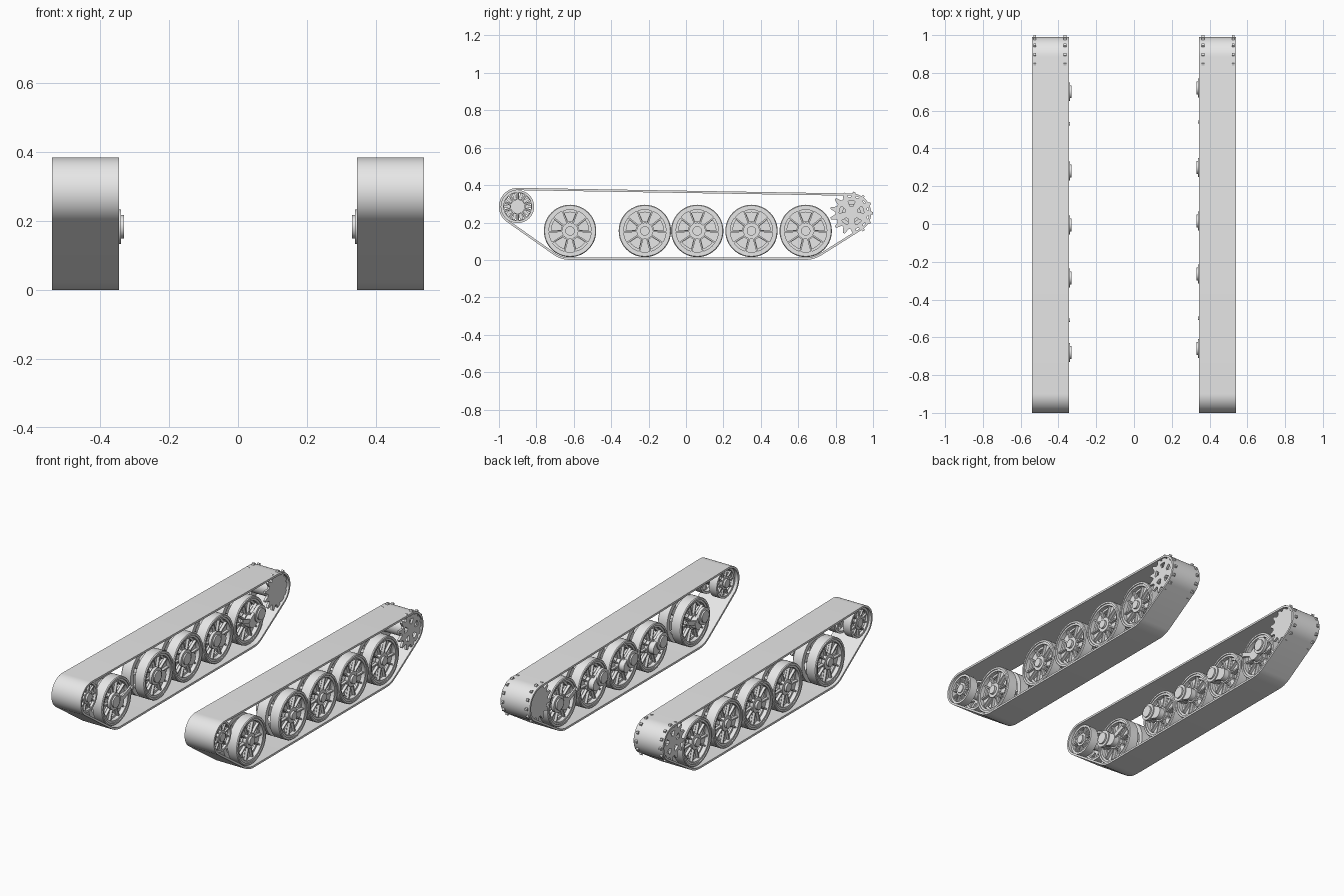
import bpy, bmesh
from math import cos, sin, pi, radians
from mathutils.geometry import convex_hull_2d

cube = bpy.data.objects.get("Cube")
if cube:
    bpy.data.objects.remove(cube)

GREY = (0.8, 0.8, 0.8, 1)
mat = bpy.data.materials.new("plain grey")
mat.use_nodes = True
mat.diffuse_color = GREY
mat.node_tree.nodes["Principled BSDF"].inputs["Base Color"].default_value = GREY
parts = []


def circle(r, y=0, z=0, n=48):
    return [(y + r * cos(2 * pi * i / n), z + r * sin(2 * pi * i / n)) for i in range(n)]


def hull(*circles):
    """Belt-like outline around (r, y, z) circles."""
    pts = [p for c in circles for p in circle(*c)]
    return [pts[i] for i in convex_hull_2d(pts)]


def slots(count, r0, r1, half, turn, y, z):
    """Ring of wedge-shaped openings."""
    result = []
    steps = [-1, -0.5, 0, 0.5, 1]
    for k in range(count):
        mid = 2 * pi * k / count + turn
        loop = [(r1, mid + half * s) for s in steps]
        loop += [(r0, mid - half * s * 0.7) for s in steps]
        result.append([(y + r * cos(a), z + r * sin(a)) for r, a in loop])
    return result


def finish(bm, name):
    bmesh.ops.recalc_face_normals(bm, faces=bm.faces)
    mesh = bpy.data.meshes.new(name)
    bm.to_mesh(mesh)
    bm.free()
    mesh.materials.append(mat)
    obj = bpy.data.objects.new(name, mesh)
    bpy.context.collection.objects.link(obj)
    parts.append(obj)


def plate(name, loops, x0, x1):
    """Outline with holes, standing across the x axis from x0 to x1."""
    bm = bmesh.new()
    sides = [[[bm.verts.new((x, y, z)) for y, z in loop] for loop in loops] for x in (x0, x1)]
    for side in sides:
        edges = [bm.edges.new((v, lp[i - 1])) for lp in side for i, v in enumerate(lp)]
        bmesh.ops.triangle_fill(bm, use_beauty=True, edges=edges, normal=(1, 0, 0))
    for low, high in zip(*sides):
        for i in range(len(low)):
            bm.faces.new((low[i - 1], low[i], high[i], high[i - 1]))
    finish(bm, name)


def lathe(name, profile, y, z, n=48):
    """Closed (radius, x) section turned about an x-wise axle."""
    bm = bmesh.new()
    rings = [[bm.verts.new((x, y + r * cos(2 * pi * i / n), z + r * sin(2 * pi * i / n)))
              for i in range(n)] for r, x in profile]
    for k in range(len(rings)):
        a, b = rings[k - 1], rings[k]
        for i in range(n):
            bm.faces.new((a[i - 1], a[i], b[i], b[i - 1]))
    finish(bm, name)


def disc(name, r, y, z, x0, x1):
    plate(name, [circle(r, y, z)], x0, x1)


def rib(name, r0, r1, angle, width, y, z, x0, x1):
    c, s = cos(angle), sin(angle)
    corners = [(r0, -width), (r1, -width), (r1, width), (r0, width)]
    plate(name, [[(y + r * c - t * s, z + r * s + t * c) for r, t in corners]], x0, x1)


def road_wheel(tag, s, y, z):
    # Two rubber-tyred discs on a common hub
    for half, face, back, turn in (("outer", 0.527, 0.463, pi / 2), ("inner", 0.37, 0.434, -pi / 2)):
        d = 1 if face > back else -1
        name = f"{tag}_{half}"
        lathe(name + "_tyre", [(0.125, s * face), (0.136, s * face), (0.14, s * (face - d * 0.005)),
                               (0.14, s * back), (0.125, s * back)], y, z)
        lathe(name + "_rim", [(0.113, s * (face - d * 0.006)), (0.126, s * (face - d * 0.006)),
                              (0.126, s * back), (0.113, s * back)], y, z)
        web = face - d * 0.03
        plate(name + "_web", [circle(0.115, y, z)] + slots(5, 0.05, 0.1, 0.3, turn, y, z),
              s * web, s * (web - d * 0.012))
        for k in range(10):
            a = turn + 2 * pi * (k // 2) / 5 + (0.36 if k % 2 else -0.36)
            rib(f"{name}_rib_{k}", 0.035, 0.116, a, 0.004, y, z, s * web, s * (web + d * 0.016))
        disc(name + "_hub", 0.044, y, z, s * web, s * (web + d * 0.02))
    disc(tag + "_hub_cap", 0.025, y, z, s * 0.51, s * 0.53)
    disc(tag + "_axle", 0.035, y, z, s * 0.36, s * 0.5)


def idler_wheel(tag, s, y, z):
    for half, face, back, turn in (("outer", 0.525, 0.475, 0), ("inner", 0.365, 0.415, pi / 10)):
        d = 1 if face > back else -1
        name = f"{tag}_{half}"
        lathe(name + "_rim", [(0.075, s * face), (0.088, s * face),
                              (0.088, s * back), (0.075, s * back)], y, z)
        web = face - d * 0.015
        plate(name + "_web", [circle(0.077, y, z)] + slots(10, 0.042, 0.072, 0.2, turn, y, z),
              s * web, s * (web - d * 0.012))
        for k in range(10):
            rib(f"{name}_spoke_{k}", 0.03, 0.077, turn + (k + 0.5) * pi / 5, 0.004, y, z,
                s * web, s * (web + d * 0.01))
        disc(name + "_hub", 0.038, y, z, s * web, s * (web + d * 0.014))
    disc(tag + "_axle", 0.025, y, z, s * 0.355, s * 0.53)


def sprocket(tag, s, y, z):
    # Toothed rings, the outer one pierced
    teeth = 13
    gear = []
    for k in range(teeth):
        for r, t in ((0.086, -0.36), (0.115, -0.1), (0.115, 0.1), (0.086, 0.36)):
            a = 2 * pi * (k + t) / teeth
            gear.append((y + r * cos(a), z + r * sin(a)))
    holes = slots(5, 0.036, 0.066, 0.3, pi / 2, y, z)
    plate(tag + "_outer_ring", [gear] + holes, s * 0.518, s * 0.532)
    plate(tag + "_inner_ring", [gear], s * 0.358, s * 0.372)
    disc(tag + "_drum", 0.05, y, z, s * 0.37, s * 0.505)
    disc(tag + "_shaft", 0.03, y, z, s * 0.5, s * 0.52)


# Circles the belt wraps around: radius, y, z
AXLE_Z = 0.155
WHEELS = [-0.62, -0.22, 0.06, 0.35, 0.64]
PIVOTS = [-0.67, -0.275, 0.005, 0.29, 0.71]
IDLER, DRIVE = (-0.9, 0.285), (0.885, 0.25)
BELT = 0.012
wraps = [(0.1, *IDLER), (0.105, *DRIVE), (0.155, WHEELS[0], AXLE_Z), (0.155, WHEELS[-1], AXLE_Z)]

for side, s in (("left", 1), ("right", -1)):
    # Endless belt
    inside = [(r - BELT, y, z) for r, y, z in wraps]
    plate(side + "_track_belt", [hull(*wraps), hull(*inside)], s * 0.345, s * 0.54)
    idler_wheel(side + "_idler", s, *IDLER)
    sprocket(side + "_sprocket", s, *DRIVE)

    # Road wheels with swing arms and pivots
    for i, (y, p) in enumerate(zip(WHEELS, PIVOTS)):
        tag = f"{side}_road_wheel_{i + 1}"
        road_wheel(tag, s, y, AXLE_Z)
        pivot = (p + s * 0.01, 0.184)
        plate(tag + "_swing_arm", [hull((0.035, y, AXLE_Z), (0.04, *pivot))], s * 0.347, s * 0.365)
        disc(tag + "_pivot", 0.05, *pivot, s * 0.34, s * 0.358)
        disc(tag + "_pivot_cap", 0.034, *pivot, s * 0.331, s * 0.341)

    # Damper links on the end wheels
    for y, pin in ((WHEELS[0], -0.505), (WHEELS[-1], 0.535)):
        pin += s * 0.005
        plate(side + "_damper_link", [hull((0.014, y, AXLE_Z), (0.012, pin, 0.2))], s * 0.35, s * 0.36)
        disc(side + "_damper_pin", 0.009, pin, 0.2, s * 0.34, s * 0.36)

# Smooth round surfaces, keep edges crisp
bpy.ops.object.select_all(action='DESELECT')
for obj in parts:
    obj.select_set(True)
bpy.context.view_layer.objects.active = parts[0]
bpy.ops.object.shade_smooth_by_angle(angle=radians(30))
